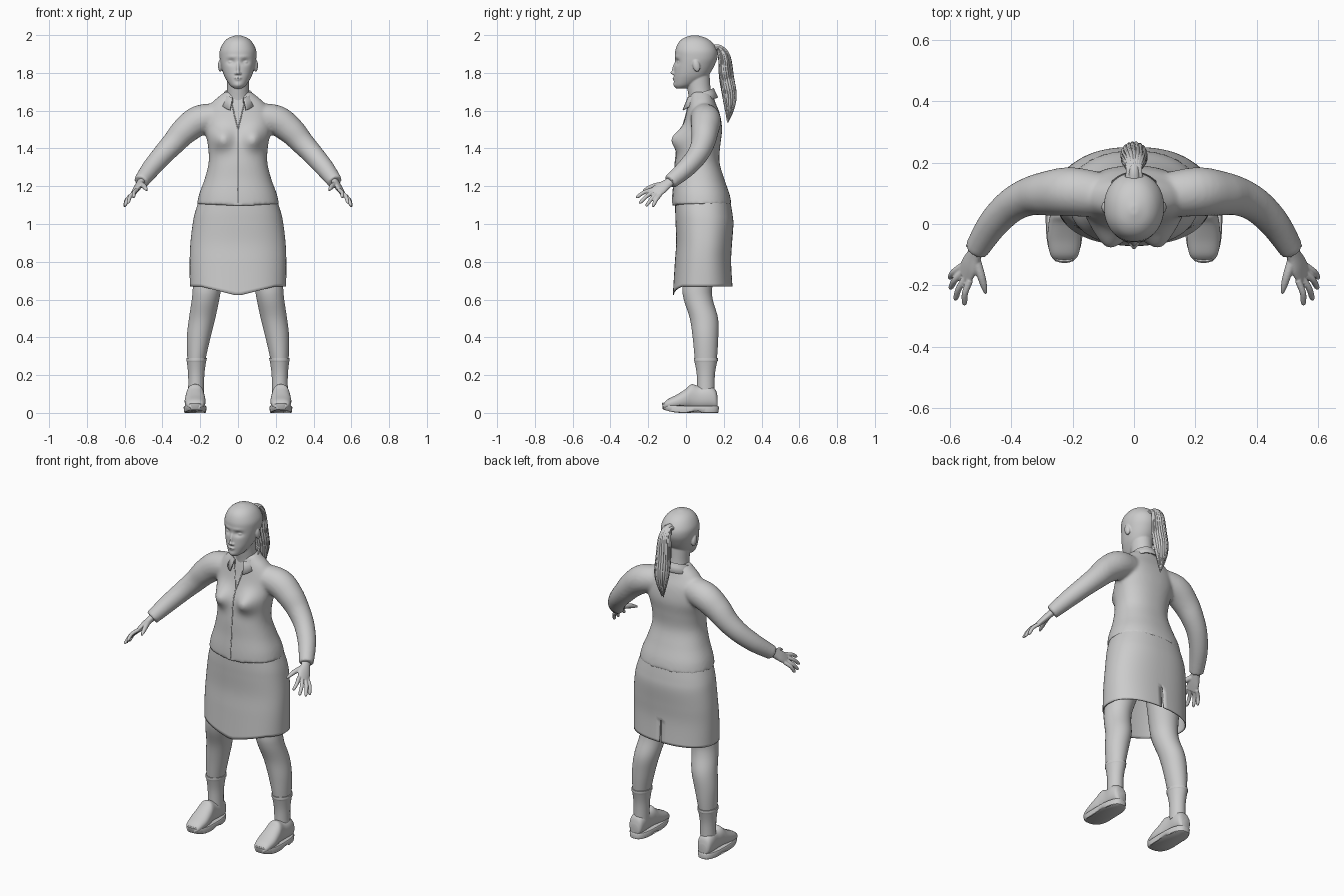
import bpy, bmesh, math, random
from mathutils import Vector, Matrix
from mathutils.bvhtree import BVHTree

if "Cube" in bpy.data.objects:
    bpy.data.objects.remove(bpy.data.objects["Cube"])
random.seed(3)

grey = bpy.data.materials.new("plain_grey")
grey.use_nodes = True
grey.diffuse_color = (0.6, 0.6, 0.6, 1)
grey.node_tree.nodes["Principled BSDF"].inputs["Base Color"].default_value = (0.6, 0.6, 0.6, 1)


def spline(rows, k):
    """Smooth interpolation through rows of numbers."""
    out = []
    for i in range(len(rows) - 1):
        a, b, c, d = (rows[min(max(i + j, 0), len(rows) - 1)] for j in (-1, 0, 1, 2))
        for s in range(k):
            t = s / k
            out.append([q + t * (r - p) / 2 + t * t * (p - 2.5 * q + 2 * r - w / 2)
                        + t ** 3 * (1.5 * (q - r) + (w - p) / 2) for p, q, r, w in zip(a, b, c, d)])
    return out + [list(rows[-1])]


def loft(bm, rows, n=32, k=5, power=2.0, axis="Z", ref=None, caps=True):
    """Rows are x, y, z and two radii; rings face an axis, or the path if ref is given."""
    rows = spline(rows, k)
    rings = []
    for i, (x, y, z, rx, ry) in enumerate(rows):
        u, v = Vector((1, 0, 0)), Vector((0, 1, 0)) if axis == "Z" else Vector((0, 0, 1))
        if ref:
            t = Vector(rows[min(i + 1, len(rows) - 1)][:3]) - Vector(rows[max(i - 1, 0)][:3])
            u = t.cross(Vector(ref)).normalized()
            v = t.cross(u).normalized()
        ring = []
        for j in range(n):
            a = 2 * math.pi * (j + 0.5) / n
            c, s = (math.copysign(abs(f) ** (2 / power), f) for f in (math.cos(a), math.sin(a)))
            ring.append(bm.verts.new(Vector((x, y, z)) + u * c * max(rx, 0.001) + v * s * max(ry, 0.001)))
        rings.append(ring)
    for a, b in zip(rings, rings[1:]):
        for j in range(n):
            bm.faces.new((a[j], a[(j + 1) % n], b[(j + 1) % n], b[j]))
    if caps:
        bm.faces.new(rings[0])
        bm.faces.new(rings[-1])


def stack(rows):
    """Rows of z, y centre, x radius, y radius, centred on x = 0."""
    return [(0, y, z, rx, ry) for z, y, rx, ry in rows]


def push(bm, x, z, depth, sx, sz, back=0.04):
    """Soft push of the front surface along y, on both sides."""
    for v in bm.verts:
        if v.co.y < back:
            v.co.y += depth * math.exp(-((abs(v.co.x) - x) / sx) ** 2 - ((v.co.z - z) / sz) ** 2)


def ball(bm, loc, size, tilt=0.0):
    m = Matrix.Translation(loc) @ Matrix.Rotation(tilt, 4, "X") @ Matrix.Diagonal((*size, 1))
    bmesh.ops.create_uvsphere(bm, u_segments=20, v_segments=12, radius=1, matrix=m)


def mirror(bm):
    copy = bmesh.ops.duplicate(bm, geom=bm.verts[:] + bm.edges[:] + bm.faces[:])["geom"]
    for v in copy:
        if isinstance(v, bmesh.types.BMVert):
            v.co.x *= -1


def finish(name, bm, voxel=0, smooth=0, thick=0):
    bmesh.ops.recalc_face_normals(bm, faces=bm.faces)
    mesh = bpy.data.meshes.new(name)
    bm.to_mesh(mesh)
    bm.free()
    mesh.materials.append(grey)
    ob = bpy.data.objects.new(name, mesh)
    bpy.context.collection.objects.link(ob)
    bpy.ops.object.select_all(action="DESELECT")
    ob.select_set(True)
    bpy.context.view_layer.objects.active = ob
    bpy.ops.object.shade_smooth_by_angle(angle=math.radians(45))
    if voxel:
        m = ob.modifiers.new("blend", "REMESH")
        m.mode, m.voxel_size, m.use_smooth_shade = "VOXEL", voxel, True
    if smooth:
        m = ob.modifiers.new("soften", "SMOOTH")
        m.factor, m.iterations = 0.5, smooth
    if thick:
        m = ob.modifiers.new("thickness", "SOLIDIFY")
        m.thickness, m.offset = thick, -1
    return ob


# Shirt: sleeves blended into the torso
bm = bmesh.new()
arm = [(.08, .09, 1.57, .07), (.2, .105, 1.55, .08), (.28, .1, 1.495, .073), (.34, .09, 1.43, .063),
       (.40, .06, 1.365, .056), (.46, 0, 1.295, .05), (.515, -.085, 1.222, .04)]
loft(bm, [(*r, r[3]) for r in arm], ref=(0, 1, 0))
mirror(bm)
body = bmesh.new()
loft(body, stack([(1.105, .084, .217, .157), (1.16, .08, .205, .15), (1.24, .07, .176, .132),
                  (1.33, .06, .155, .117), (1.42, .07, .16, .112), (1.5, .085, .176, .106),
                  (1.58, .09, .178, .09), (1.64, .085, .14, .072), (1.68, .083, .095, .06),
                  (1.7, .08, .07, .052)]), n=64, power=2.25)
push(body, .085, 1.45, -.055, .055, .055)
for v in body.verts:
    if v.co.z < 1.13 and v.co.y < .05:
        v.co.z -= .012 * max(0, 1 - abs(v.co.x) / .2)
temp = bpy.data.meshes.new("shirt_body")
body.to_mesh(temp)
body.free()
bm.from_mesh(temp)
bpy.data.meshes.remove(temp)
shirt = finish("shirt", bm, voxel=.009, smooth=6)

# Front opening and neckline edges laid on the shirt
surface = BVHTree.FromObject(shirt, bpy.context.evaluated_depsgraph_get())
bm = bmesh.new()
for ends in (((0, 1.5), (0, 1.11)), ((.035, 1.645), (0, 1.5)), ((-.035, 1.645), (0, 1.5))):
    (x0, z0), (x1, z1) = ends
    rows = []
    for i in range(17):
        t = i / 16
        hit = surface.ray_cast(Vector((x0 + (x1 - x0) * t, -1, z0 + (z1 - z0) * t)), Vector((0, 1, 0)))[0]
        if hit:
            rows.append((*hit, .003, .003))
    loft(bm, rows, n=8, k=2, ref=(1, 0, 0))
finish("shirt_opening_trim", bm)

# Folded collar, open at the front
bm = bmesh.new()
last = None
for i in range(49):
    a = math.radians(-90 + 24 + 312 * i / 48)
    front = max(0, -math.sin(a)) ** 2
    top = 1.69 + .025 * math.sin(a)
    col = []
    for r, z in ((.066, top - .03), (.068, top), (.074, top + .004), (.082, top - .015),
                 (.098 + .008 * front, top - .045 - .022 * front)):
        col.append(bm.verts.new((r * math.cos(a), .075 + r * .98 * math.sin(a), z)))
    if last:
        for p in range(4):
            bm.faces.new((last[p], last[p + 1], col[p + 1], col[p]))
    last = col
finish("collar", bm, thick=.006)

# Skirt with a pointed front hem and a back slit
bm = bmesh.new()
loft(bm, stack([(1.13, .088, .205, .145), (1.06, .094, .228, .151), (1.0, .098, .24, .153),
                (.9, .096, .252, .148), (.8, .09, .256, .149), (.67, .088, .255, .158)]),
     n=96, k=6, power=2.3, caps=False)
slit = [f for f in bm.faces if f.calc_center_median().y > .15 and f.calc_center_median().z < .79
        and abs(f.calc_center_median().x) < .008]
bmesh.ops.delete(bm, geom=slit, context="FACES")
for v in bm.verts:
    if abs(v.co.x) < .018 and v.co.y > .15:
        v.co.x *= .4
    if v.co.z < .8 and v.co.y < .08:
        v.co.z -= .05 * max(0, 1 - abs(v.co.x) / .2) * (.8 - v.co.z) / .13
finish("skirt", bm, thick=.006)

# Legs, socks
bm = bmesh.new()
loft(bm, [(.222, .105, .07, .038, .042), (.221, .105, .2, .04, .045), (.22, .105, .28, .048, .058),
          (.208, .103, .4, .063, .068), (.19, .095, .5, .07, .075), (.172, .065, .6, .073, .077),
          (.162, .06, .67, .077, .08), (.14, .08, .8, .09, .09), (.115, .09, .95, .1, .1)])
mirror(bm)
finish("legs", bm)
bm = bmesh.new()
loft(bm, [(.222, .105, .1, .042, .047), (.221, .105, .2, .043, .048), (.22, .105, .27, .051, .06),
          (.22, .105, .275, .054, .064), (.219, .105, .29, .054, .064)])
mirror(bm)
finish("socks", bm)

# Shoes: rounded upper on a flat sole with a raised toe
bm = bmesh.new()
upper = [(-.122, .028, .046), (-.1, .046, .07), (-.05, .055, .096), (0, .052, .128), (.03, .047, .152),
         (.07, .044, .142), (.12, .046, .145), (.155, .04, .125), (.168, .025, .085)]
loft(bm, [(.227, y, (h + .02) / 2, w, (h - .02) / 2) for y, w, h in upper], axis="Y", power=2.3)
mirror(bm)
finish("shoes", bm)
bm = bmesh.new()
loft(bm, [(.227, .024, z, w, w + .09) for z, w in ((0, .054), (.003, .058), (.03, .061), (.036, .057))],
     k=1, n=48, power=2.7)
for v in bm.verts:
    v.co.z += .018 * max(0, (-.02 - v.co.y) / .1) ** 2
    if v.co.z < .01 and .02 < v.co.y < .08:
        v.co.z += .01
mirror(bm)
finish("shoe_soles", bm)

# Hands: flat palm, four fingers and a thumb
bm = bmesh.new()
spread = Vector((.44, .79, -.44))
loft(bm, [(.505, -.07, 1.235, .02, .025), (.52, -.1, 1.212, .019, .028), (.536, -.135, 1.188, .017, .037),
          (.552, -.168, 1.163, .012, .036)], ref=spread)
for off, tip in ((-.03, (.555, -.265, 1.14)), (-.01, (.585, -.248, 1.11)),
                 (.011, (.602, -.212, 1.095)), (.03, (.604, -.178, 1.092))):
    base, tip = Vector((.548, -.16, 1.168)) + spread * off, Vector(tip)
    mid = base.lerp(tip, .5) + Vector((.006, 0, .006))
    loft(bm, [(*p, r, r) for p, r in ((base, .011), (mid, .0105), (base.lerp(tip, .88), .009), (tip, .004))],
         n=14, ref=(1, 0, 0))
loft(bm, [(.515, -.12, 1.21, .016, .016), (.5, -.165, 1.202, .014, .014), (.49, -.2, 1.19, .011, .011),
          (.483, -.227, 1.178, .005, .005)], n=14, ref=(1, 0, 0))
mirror(bm)
finish("hands", bm, voxel=.0035, smooth=3)

# Head and neck, with sockets, eyes, nose, lips and ears blended in
bm = bmesh.new()
loft(bm, stack([(1.717, -.025, .02, .024), (1.735, -.008, .043, .052), (1.77, .02, .066, .084),
                (1.8, .033, .079, .096), (1.84, .045, .09, .106), (1.88, .054, .097, .112),
                (1.92, .054, .096, .11), (1.96, .05, .077, .09), (1.985, .047, .05, .058),
                (1.999, .045, .012, .014)]), n=64, power=2.1)
push(bm, .036, 1.858, .014, .022, .014)
push(bm, .03, 1.885, -.004, .03, .008)
push(bm, 0, 1.735, -.007, .022, .014)
loft(bm, stack([(1.6, .085, .075, .065), (1.66, .078, .062, .062), (1.72, .068, .058, .062),
                (1.79, .06, .06, .065)]))
for s in (-1, 1):
    ball(bm, (s * .036, -.036, 1.857), (.016, .01, .007))
    ball(bm, (s * .01, -.062, 1.797), (.009, .011, .007))
    ball(bm, (s * .094, .055, 1.838), (.012, .019, .033), .2)
ball(bm, (0, -.058, 1.83), (.009, .013, .036), -.3)
ball(bm, (0, -.068, 1.801), (.011, .015, .01))
ball(bm, (0, -.06, 1.773), (.022, .012, .005))
ball(bm, (0, -.057, 1.764), (.018, .012, .006))
finish("head", bm, voxel=.0042, smooth=2)

# Ponytail: core with loose strands
bm = bmesh.new()
tail = [(.14, 1.925, .024), (.178, 1.932, .017), (.203, 1.885, .028), (.214, 1.78, .035),
        (.23, 1.68, .034), (.23, 1.6, .02), (.222, 1.545, .004)]
loft(bm, [(0, y, z, r, r) for y, z, r in tail], n=20, ref=(1, 0, 0))
for i in range(18):
    a, stop = 2 * math.pi * i / 18, random.uniform(-.03, .02)
    rows = []
    for j, (y, z, r) in enumerate(tail):
        w = (.009 if j < 5 else .005) if j < 6 else .001
        rows.append((r * math.cos(a + j * .08), y + r * .9 * math.sin(a + j * .08),
                     z - stop * (j / 6) ** 2 * .6, w, w))
    loft(bm, rows, n=8, k=4, ref=(1, 0, 0))
finish("ponytail", bm)
